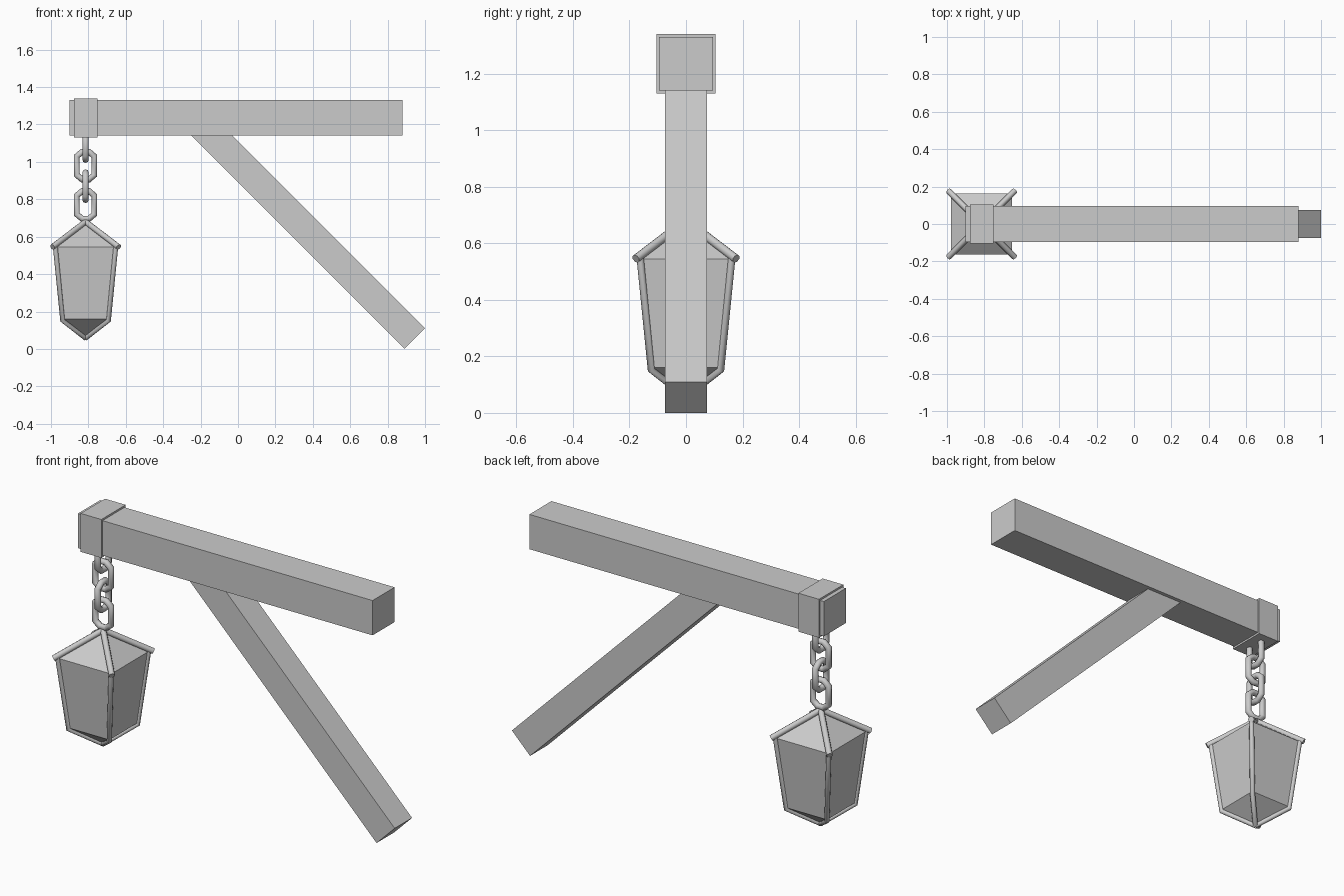
import bpy, bmesh, math
from mathutils import Matrix, Vector

cube = bpy.data.objects.get("Cube")
if cube:
    bpy.data.objects.remove(cube, do_unlink=True)

GREY = (0.6, 0.6, 0.6, 1)
mat = bpy.data.materials.new("light grey")
mat.use_nodes = True
mat.diffuse_color = GREY
mat.node_tree.nodes["Principled BSDF"].inputs["Base Color"].default_value = GREY

LX = -0.815  # lantern and chain axis


def add_mesh(name, mesh, smooth=False):
    mesh.materials.clear()
    mesh.materials.append(mat)
    obj = bpy.data.objects.new(name, mesh)
    bpy.context.collection.objects.link(obj)
    if smooth:
        bpy.ops.object.select_all(action="DESELECT")
        obj.select_set(True)
        bpy.context.view_layer.objects.active = obj
        bpy.ops.object.shade_smooth_by_angle(angle=math.radians(62))
    return obj


def box(name, center, size, tilt=0):
    bm = bmesh.new()
    m = Matrix.Translation(center) @ Matrix.Rotation(tilt, 4, "Y") @ Matrix.Diagonal((*size, 1))
    bmesh.ops.create_cube(bm, size=1, matrix=m)
    mesh = bpy.data.meshes.new(name)
    bm.to_mesh(mesh)
    bm.free()
    return add_mesh(name, mesh)


def tube(name, points, radius, closed=False):
    curve = bpy.data.curves.new(name + " path", "CURVE")
    curve.dimensions = "3D"
    curve.bevel_depth = radius
    curve.bevel_resolution = 2
    curve.use_fill_caps = True
    spline = curve.splines.new("POLY")
    spline.points.add(len(points) - 1)
    for p, co in zip(spline.points, points):
        p.co = (*co, 1)
    spline.use_cyclic_u = closed
    helper = bpy.data.objects.new(name + " path", curve)
    bpy.context.collection.objects.link(helper)
    bpy.context.view_layer.update()
    mesh = bpy.data.meshes.new_from_object(helper.evaluated_get(bpy.context.evaluated_depsgraph_get()))
    bpy.data.objects.remove(helper)
    return add_mesh(name, mesh, smooth=True)


# Wooden arm, end band and diagonal brace
box("beam", (-0.01, 0, 1.235), (1.78, 0.19, 0.19))
box("end_band", (LX, 0, 1.235), (0.125, 0.21, 0.21))
length = 1.64
up = Vector((-1, 0, 1)).normalized()
foot = Vector((0.945, 0, 0.055))
box("brace", foot + up * length / 2, (length, 0.15, 0.155), math.radians(45))

# Chain links, alternately turned by a quarter
profile = [(0.018, 0.074), (0.047, 0.05), (0.047, -0.05), (0.018, -0.074)]
profile += [(-u, -v) for u, v in profile]
for i, z in enumerate((1.085, 0.98, 0.87, 0.77)):
    if i % 2:
        path = [(LX + u, 0, z + v) for u, v in profile]
    else:
        path = [(LX, u, z + v) for u, v in profile]
    tube("chain_link", path, 0.017, closed=True)

# Lantern body: roof, tapered panes and pointed base
corners = ((1, 1), (-1, 1), (-1, -1), (1, -1))
bm = bmesh.new()
apex = bm.verts.new((LX, 0, 0.675))
eave = [bm.verts.new((LX + 0.163 * a, 0.163 * b, 0.545)) for a, b in corners]
base = [bm.verts.new((LX + 0.125 * a, 0.125 * b, 0.16)) for a, b in corners]
tip = bm.verts.new((LX, 0, 0.06))
for i in range(4):
    j = (i + 1) % 4
    bm.faces.new((apex, eave[i], eave[j]))
    bm.faces.new((eave[i], base[i], base[j], eave[j]))
    bm.faces.new((base[i], tip, base[j]))
bmesh.ops.recalc_face_normals(bm, faces=bm.faces)
body = bpy.data.meshes.new("lantern_body")
bm.to_mesh(body)
bm.free()
add_mesh("lantern_body", body)

# Corner bars: roof ribs and side frame running to the tip
for a, b in corners:
    tube("roof_rib", [(LX, 0, 0.68), (LX + 0.177 * a, 0.177 * b, 0.545)], 0.016)
    tube("corner_bar", [(LX + 0.162 * a, 0.162 * b, 0.55),
                        (LX + 0.123 * a, 0.123 * b, 0.152),
                        (LX, 0, 0.057)], 0.013)
